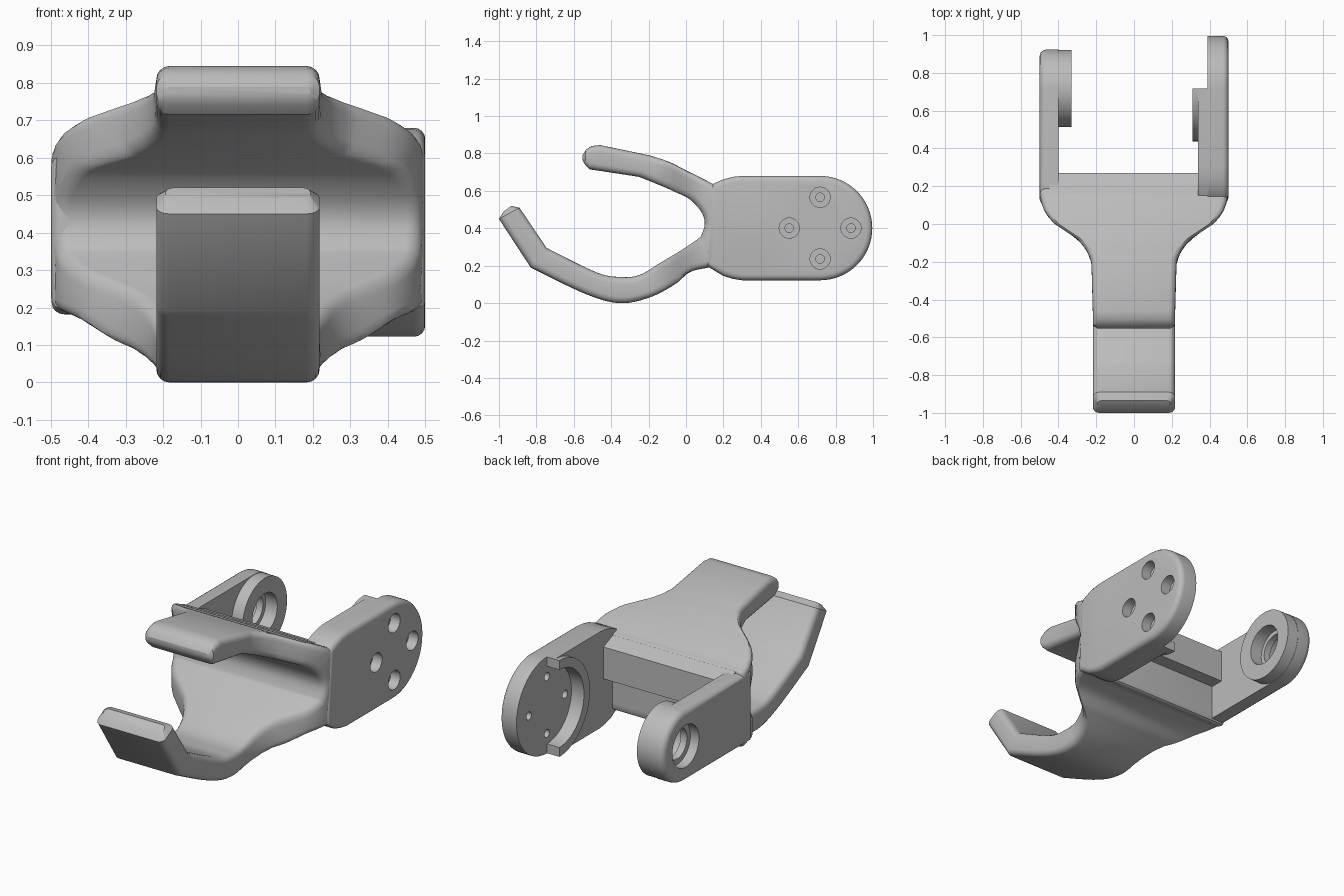
import bpy, bmesh, math
from mathutils import Vector

cube = bpy.data.objects.get("Cube")
if cube:
    bpy.data.objects.remove(cube)

GREY = (0.5, 0.5, 0.5, 1)
mat = bpy.data.materials.new("plain grey")
mat.use_nodes = True
mat.diffuse_color = GREY
mat.node_tree.nodes["Principled BSDF"].inputs["Base Color"].default_value = GREY

AXIS = (0.717, 0.401)   # pivot position in y, z


def finish(bm, name):
    bmesh.ops.recalc_face_normals(bm, faces=bm.faces)
    mesh = bpy.data.meshes.new(name)
    bm.to_mesh(mesh)
    bm.free()
    mesh.materials.append(mat)
    obj = bpy.data.objects.new(name, mesh)
    bpy.context.collection.objects.link(obj)
    return obj


def arc(centre, r, start, end, n=32):
    angles = [math.radians(start + (end - start) * i / n) for i in range(n + 1)]
    return [(centre[0] + r * math.cos(a), centre[1] + r * math.sin(a)) for a in angles]


def prism(name, outline, x_cap, x_base, bevel=0):
    """Extrude a y-z outline along x, rounding the edge of the cap."""
    bm = bmesh.new()
    cap = bm.faces.new([bm.verts.new((x_cap, y, z)) for y, z in outline])
    rim = list(cap.edges)
    out = bmesh.ops.extrude_face_region(bm, geom=[cap], use_keep_orig=True)
    verts = [g for g in out["geom"] if isinstance(g, bmesh.types.BMVert)]
    bmesh.ops.translate(bm, verts=verts, vec=(x_base - x_cap, 0, 0))
    if bevel:
        bmesh.ops.bevel(bm, geom=rim, offset=bevel, segments=4, profile=0.5,
                        affect='EDGES', clamp_overlap=True)
    return finish(bm, name)


def drill(targets, centre, r, x0, x1):
    """Cut a round hole along x, then discard the cutter."""
    cutter = prism("cutter", arc(centre, r, 0, 360)[:-1], x0, x1)
    cutter.hide_render = True
    for obj in targets:
        mod = obj.modifiers.new("hole", 'BOOLEAN')
        mod.operation = 'DIFFERENCE'
        mod.solver = 'EXACT'
        mod.object = cutter
        bpy.context.view_layer.objects.active = obj
        bpy.ops.object.modifier_apply(modifier=mod.name)
    bpy.data.objects.remove(cutter)


# Clamp jaws: one ribbon, outer (y, z) and inner (y, z) at each station
STATIONS = [Vector(s) for s in (
    (-.975, .49, -.935, .52), (-1, .45, -.89, .51), (-.83, .19, -.745, .295),
    (-.54, .05, -.48, .165), (-.355, 0, -.355, .14), (-.195, .03, -.25, .15),
    (-.06, .1, -.13, .22), (.02, .165, -.03, .28), (.12, .19, .06, .34),
    (.19, .2, .085, .37), (.19, .42, .1, .43), (.19, .6, .08, .49),
    (.147, .635, .02, .555), (0, .71, -.06, .595), (-.09, .755, -.115, .62),
    (-.195, .79, -.25, .675), (-.46, .845, -.48, .71), (-.505, .84, -.515, .715),
    (-.535, .82, -.54, .74), (-.553, .79, -.553, .765))]
# Half width of the ribbon against y
WIDTHS = [(-.25, .218), (-.185, .23), (-.13, .257), (-.08, .3), (-.04, .36),
          (0, .42), (.035, .452), (.07, .475), (.11, .49), (.16, .498)]


def half_width(y):
    if y <= WIDTHS[0][0]:
        return WIDTHS[0][1]
    for (a, wa), (b, wb) in zip(WIDTHS, WIDTHS[1:]):
        if y <= b:
            return wa + (wb - wa) * (y - a) / (b - a)
    return WIDTHS[-1][1]


def smooth_path(pts, straight, steps=6):
    path = []
    for i in range(len(pts) - 1):
        p, q = pts[i], pts[i + 1]
        if i in straight:
            path.append(p)
            continue
        before = p if i - 1 in straight else pts[i - 1]
        after = q if i + 1 in straight else pts[i + 2]
        m, n = (q - before) / 2, (after - p) / 2
        for k in range(steps):
            t = k / steps
            path.append(p * (2*t**3 - 3*t**2 + 1) + m * (t**3 - 2*t**2 + t)
                        + q * (3*t**2 - 2*t**3) + n * (t**3 - t**2))
    return path + [pts[-1]]


last = len(STATIONS) - 1
path = smooth_path(STATIONS, {0, 1, last - 4, last - 3, last - 2, last - 1})
bm = bmesh.new()
rings = []
for k, s in enumerate(path):
    outer, inner = Vector((min(s[0], .19), s[1])), Vector((s[2], s[3]))
    thick = (outer - inner).length
    along = (outer - inner) / thick
    middle = (outer + inner) / 2
    r = min(.035, thick * .4)
    pinch = .025 if k in (0, len(path) - 1) else 0
    ring = []
    for quarter, (sx, st) in enumerate([(1, 1), (-1, 1), (-1, -1), (1, -1)]):
        for j in range(5):
            a = (quarter + j / 4) * math.pi / 2
            p = middle + along * (st * (thick / 2 - r) + r * math.sin(a))
            x = sx * (half_width(p.x) - pinch - r) + r * math.cos(a)
            ring.append(bm.verts.new((x, p.x, p.y)))
    rings.append(ring)
for a, b in zip(rings, rings[1:]):
    for j in range(len(a)):
        n = (j + 1) % len(a)
        bm.faces.new((a[j], a[n], b[n], b[j]))
bm.faces.new(rings[0])
bm.faces.new(rings[-1])
jaws = finish(bm, "clamp_jaws")

# Overhanging ledge across the back of the jaws
ledge = prism("back_ledge", [(.15, .632), (.27, .58), (.27, .395), (.15, .395)], -.45, .45)

# Mounting plate on the left, with a raised pad and an open collar
low = [(.2, .145), (.25, .13), (.3, .122)]
high = [(.3, .68), (.25, .675), (.2, .662), (.15, .64)]
plate = prism("mounting_plate", [(.11, .2)] + low + arc(AXIS, .279, -90, 90) + high
              + [(.13, .62)], .5, .39, .03)
pad = prism("plate_pad", [(.15, .175)] + low + [(AXIS[0], .122)]
            + arc(AXIS, .25, 270, 90) + [(AXIS[0], .68)] + high, .34, .4)
collar = prism("open_collar", arc(AXIS, .279, 90, 270) + arc(AXIS, .225, 270, 90), .31, .4)
for dy, dz in ((-.165, 0), (.165, 0), (0, .165), (0, -.165)):
    spot = (AXIS[0] + dy, AXIS[1] + dz)
    drill([plate], spot, .054, .44, .6)
    drill([plate], spot, .023, .3, .6)

# Pivot arm on the right, with an inner boss and a stepped bore
arm = prism("pivot_arm", [(.1, .195)] + arc(AXIS, .206, -90, 90) + [(.1, .607)], -.5, -.4, .035)
boss = prism("pivot_boss", arc(AXIS, .204, 0, 360, 64)[:-1], -.33, -.41)
drill([arm, boss], AXIS, .09, -.6, -.2)
drill([arm, boss], AXIS, .122, -.6, -.445)
drill([arm, boss], AXIS, .115, -.405, -.2)

# Smooth shading with sharp edges kept
bpy.ops.object.select_all(action='DESELECT')
for obj in (jaws, ledge, plate, pad, collar, arm, boss):
    obj.select_set(True)
bpy.context.view_layer.objects.active = jaws
bpy.ops.object.shade_smooth_by_angle(angle=math.radians(30))
